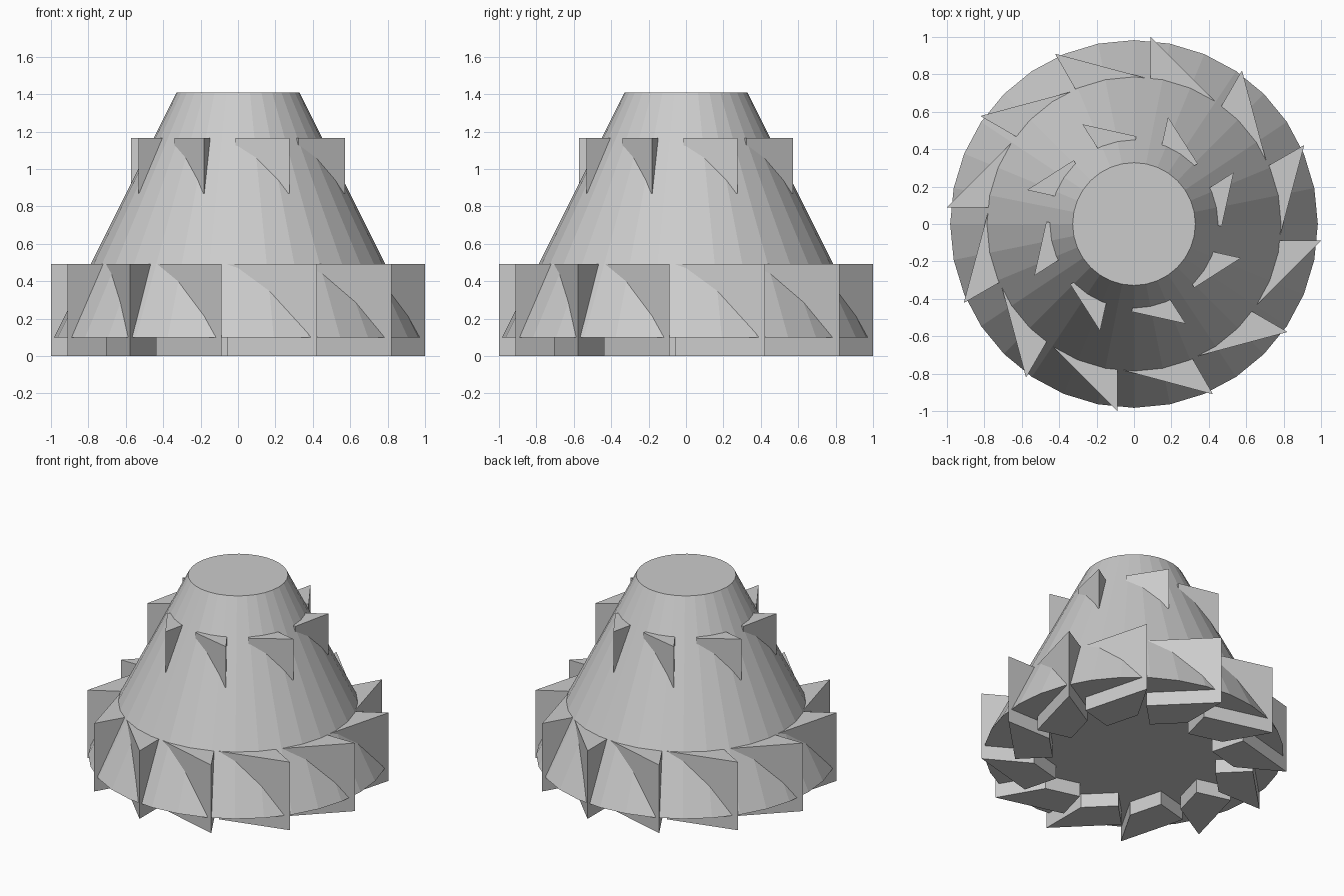
import bpy, bmesh, math
from mathutils import Matrix, Vector

if "Cube" in bpy.data.objects:
    bpy.data.objects.remove(bpy.data.objects["Cube"])


def make_object(name, bm):
    bmesh.ops.recalc_face_normals(bm, faces=bm.faces)
    mesh = bpy.data.meshes.new(name)
    bm.to_mesh(mesh)
    bm.free()
    obj = bpy.data.objects.new(name, mesh)
    bpy.context.collection.objects.link(obj)
    return obj


# Tapered body
bm = bmesh.new()
bmesh.ops.create_cone(bm, cap_ends=True, segments=32, radius1=0.983,
                      radius2=0.328, depth=1.31,
                      matrix=Matrix.Translation((0, 0, 0.1 + 1.31 / 2)))
make_object("cone_body", bm)

# Tooth outline: a square with one corner drawn out to a 45 degree tip
TIP_ANGLE = math.radians(84.9)
tip = Vector((math.cos(TIP_ANGLE), math.sin(TIP_ANGLE))) * 1.004
OUTLINE = [tip, tip + Vector((0.35, -0.35)),
           tip + Vector((0.175, -0.525)), tip + Vector((0, -0.35))]


def tooth_ring(name, count, scale, turn, z0, z1):
    bm = bmesh.new()
    for i in range(count):
        rot = Matrix.Rotation(math.radians(turn) + math.tau * i / count, 2)
        pts = [rot @ (p * scale) for p in OUTLINE]
        face = bm.faces.new([bm.verts.new((p.x, p.y, z0)) for p in pts])
        ext = bmesh.ops.extrude_face_region(bm, geom=[face], use_keep_orig=True)
        top = [v for v in ext["geom"] if isinstance(v, bmesh.types.BMVert)]
        bmesh.ops.translate(bm, verts=top, vec=(0, 0, z1 - z0))
    return make_object(name, bm)


# Lower ring of large teeth, upper ring of small teeth
tooth_ring("lower_teeth", 12, 1.0, 0, 0, 0.493)
tooth_ring("upper_teeth", 8, 0.598, -12.5, 0.87, 1.167)
